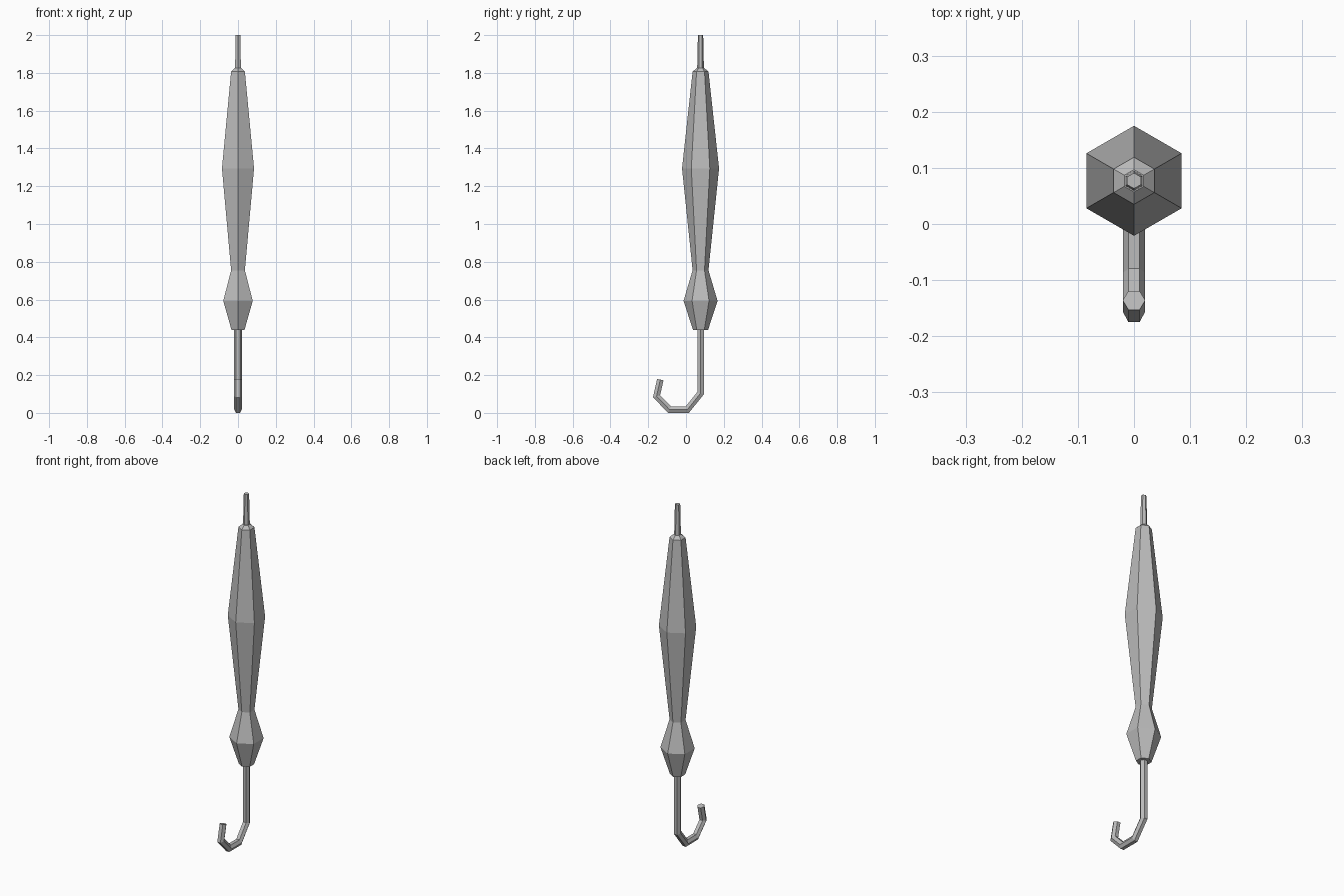
import bpy, bmesh, math
from mathutils import Vector

cube = bpy.data.objects.get("Cube")
if cube:
    bpy.data.objects.remove(cube, do_unlink=True)

SIDES = 6
AXIS_Y = 0.077

grey = bpy.data.materials.new("plain_grey")
grey.use_nodes = True
colour = (0.5, 0.5, 0.5, 1)
grey.diffuse_color = colour
grey.node_tree.nodes["Principled BSDF"].inputs["Base Color"].default_value = colour


def skin(name, rings):
    """Bridge a list of vertex rings into a closed, flat-shaded tube."""
    bm = bmesh.new()
    loops = [[bm.verts.new(p) for p in ring] for ring in rings]
    for low, high in zip(loops, loops[1:]):
        for i in range(SIDES):
            j = (i + 1) % SIDES
            bm.faces.new((low[i], low[j], high[j], high[i]))
    bm.faces.new(loops[0])
    bm.faces.new(loops[-1])
    bmesh.ops.recalc_face_normals(bm, faces=bm.faces)
    mesh = bpy.data.meshes.new(name)
    bm.to_mesh(mesh)
    bm.free()
    mesh.materials.append(grey)
    obj = bpy.data.objects.new(name, mesh)
    bpy.context.collection.objects.link(obj)
    return obj


def lathe(name, profile):
    """Six-sided turned shape with corners on the front and back."""
    angles = [math.tau * i / SIDES + math.pi / 2 for i in range(SIDES)]
    skin(name, [[(r * math.cos(a), AXIS_Y + r * math.sin(a), z) for a in angles]
                for r, z in profile])


def sweep(name, path, radius):
    """Six-sided tube along a (y, z) path, mitred at each bend."""
    points = [Vector((0, y, z)) for y, z in path]
    side = Vector((1, 0, 0))
    rings = []
    for i, p in enumerate(points):
        before = (p - points[i - 1]).normalized() if i else None
        after = (points[i + 1] - p).normalized() if i + 1 < len(points) else None
        before, after = before or after, after or before
        tangent = (before + after).normalized()
        across = side.cross(tangent) / tangent.dot(before)
        rings.append([p + radius * (math.cos(a) * side + math.sin(a) * across)
                      for a in (math.tau * k / SIDES for k in range(SIDES))])
    skin(name, rings)


# Furled canopy with the gathered cloth below the tie
lathe("canopy", [(0.04, 0.44), (0.09, 0.593), (0.042, 0.755),
                 (0.098, 1.294), (0.042, 1.807), (0.02, 1.825)])

# Slightly tapered spike on top
lathe("tip", [(0.018, 1.815), (0.014, 2.0)])

# Shaft running down into the hooked handle
sweep("shaft_and_handle", [(AXIS_Y, 0.46), (AXIS_Y, 0.104), (0.007, 0.0173),
                           (-0.087, 0.0173), (-0.156, 0.088), (-0.136, 0.176)], 0.02)
